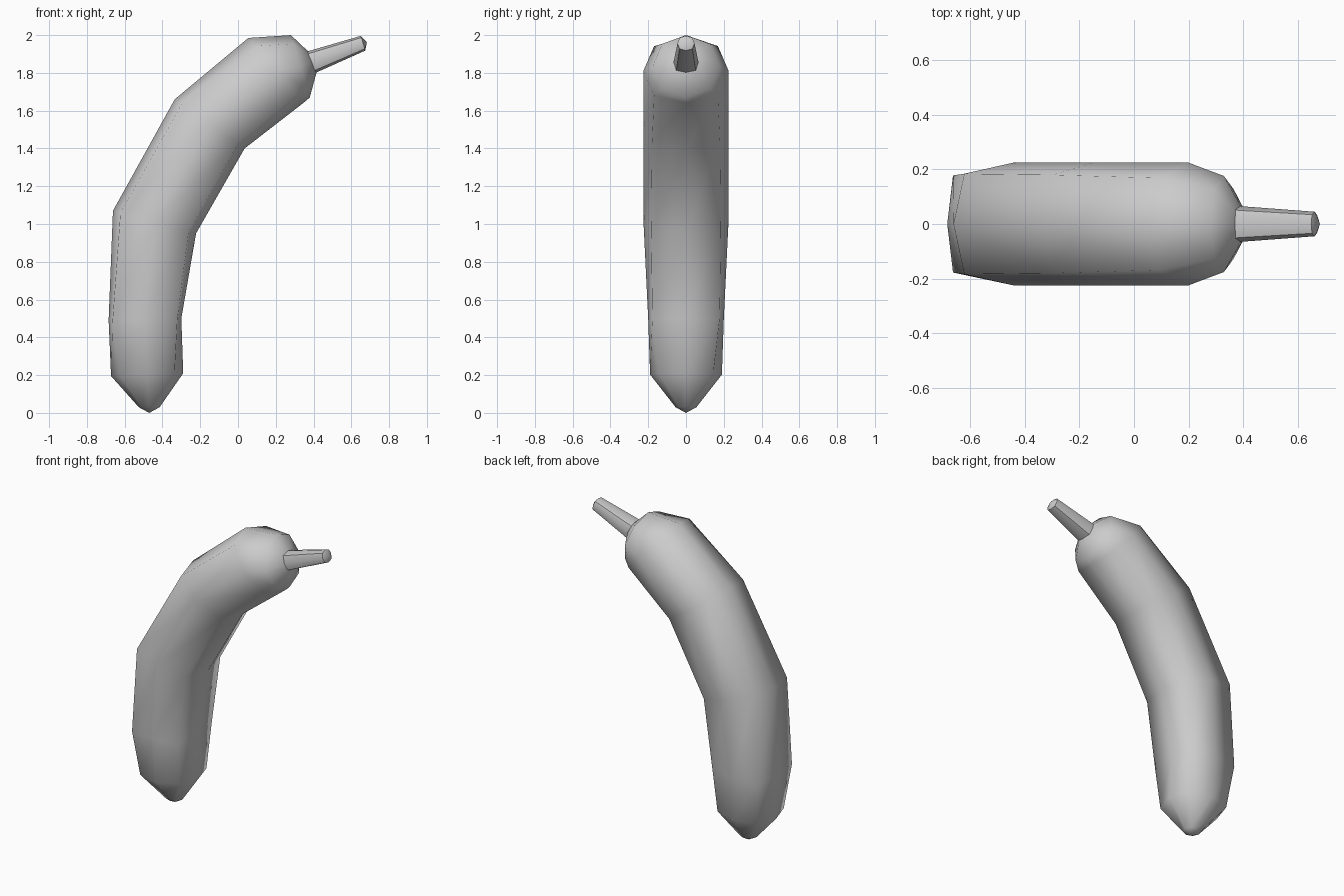
import bpy, bmesh, math
from mathutils import Vector

if "Cube" in bpy.data.objects:
    bpy.data.objects.remove(bpy.data.objects["Cube"])


def loft(name, rings, tips):
    """Skin eight-sided rings: outer (x, z), inner (x, z), half depth, corner factor."""
    bm = bmesh.new()
    loops = []
    for a, b, depth, corner in rings:
        a, b = Vector((a[0], 0, a[1])), Vector((b[0], 0, b[1]))
        mid, u, v = (a + b) / 2, (b - a) / 2, Vector((0, depth, 0))
        loop = []
        for k in range(8):
            ang = k * math.pi / 4
            if k % 2:
                cu = math.copysign(corner, math.cos(ang))
                cv = math.copysign(corner, math.sin(ang))
            else:
                cu, cv = round(math.cos(ang)), round(math.sin(ang))
            loop.append(bm.verts.new(mid + u * cu + v * cv))
        loops.append(loop)
    for p, q in zip(loops, loops[1:]):
        for k in range(8):
            n = (k + 1) % 8
            bm.faces.new((p[k], p[n], q[n], q[k]))
    # Slightly pointed end caps
    for loop, tip in ((loops[0], tips[0]), (loops[-1], tips[1])):
        c = bm.verts.new((tip[0], 0, tip[1]))
        for k in range(8):
            bm.faces.new((loop[k], loop[(k + 1) % 8], c))
    bmesh.ops.recalc_face_normals(bm, faces=bm.faces)
    mesh = bpy.data.meshes.new(name)
    bm.to_mesh(mesh)
    bm.free()
    obj = bpy.data.objects.new(name, mesh)
    bpy.context.collection.objects.link(obj)
    return obj


def smooth(obj, angle):
    bpy.ops.object.select_all(action='DESELECT')
    obj.select_set(True)
    bpy.context.view_layer.objects.active = obj
    bpy.ops.object.shade_smooth_by_angle(angle=math.radians(angle))


# Curved fruit body, bottom tip to stem end
body = loft("fruit_body", [
    ((-0.525, 0.03), (-0.415, 0.03), 0.055, 0.72),
    ((-0.672, 0.195), (-0.29, 0.21), 0.19, 0.76),
    ((-0.685, 0.49), (-0.30, 0.50), 0.20, 0.89),
    ((-0.662, 1.07), (-0.222, 0.95), 0.225, 0.82),
    ((-0.335, 1.66), (0.035, 1.40), 0.225, 0.80),
    ((0.055, 1.985), (0.345, 1.64), 0.225, 0.75),
    ((0.28, 2.0), (0.38, 1.67), 0.176, 0.72),
    ((0.37, 1.915), (0.415, 1.80), 0.062, 0.72),
], ((-0.47, 0.0), (0.40, 1.86)))
smooth(body, 75)

# Tapered stem
stem = loft("stem", [
    ((0.355, 1.91), (0.41, 1.80), 0.066, 0.78),
    ((0.65, 1.996), (0.674, 1.918), 0.045, 0.76),
], ((0.38, 1.86), (0.682, 1.962)))
smooth(stem, 50)
